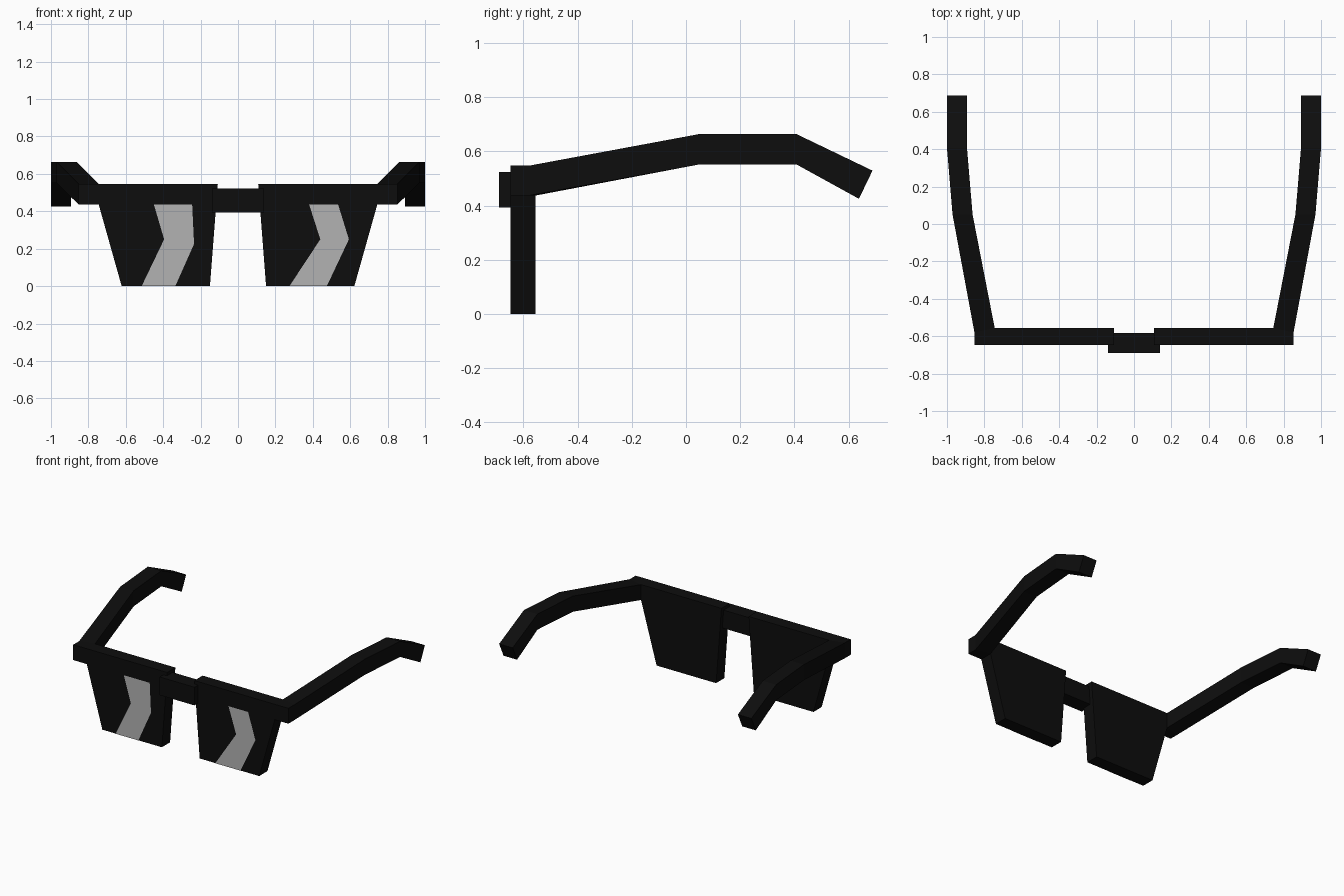
import bpy, bmesh

if "Cube" in bpy.data.objects:
    bpy.data.objects.remove(bpy.data.objects["Cube"])


def material(name, v):
    m = bpy.data.materials.new(name)
    m.diffuse_color = (v, v, v, 1)
    m.use_nodes = True
    m.node_tree.nodes["Principled BSDF"].inputs["Base Color"].default_value = m.diffuse_color
    return m


BLACK = material("black_plastic", 0.004)
GREY = material("glint_grey", 0.45)


def loft(name, rings, mat, mirror=False):
    """Join successive rings of points with quads and cap both ends."""
    bm = bmesh.new()
    loops = [[bm.verts.new(p) for p in ring] for ring in rings]
    n = len(loops[0])
    bm.faces.new(loops[0])
    if len(loops) > 1:
        bm.faces.new(loops[-1][::-1])
    for a, b in zip(loops, loops[1:]):
        for i in range(n):
            j = (i + 1) % n
            bm.faces.new((a[i], b[i], b[j], a[j]))
    if len(loops) > 1:
        bmesh.ops.recalc_face_normals(bm, faces=bm.faces)
    me = bpy.data.meshes.new(name)
    bm.to_mesh(me)
    bm.free()
    me.materials.append(mat)
    ob = bpy.data.objects.new(name, me)
    bpy.context.collection.objects.link(ob)
    if mirror:
        ob.modifiers.new("Mirror", 'MIRROR')
    return ob


def slab(name, profile, y0, y1, mat, mirror=False):
    return loft(name, [[(x, y, z) for x, z in profile] for y in (y0, y1)], mat, mirror)


# Tapered lens slabs
slab("lenses", [(0.745, 0.547), (0.745, 0.437), (0.622, 0), (0.15, 0), (0.108, 0.547)],
     -0.648, -0.555, BLACK, True)

# Bridge block, set slightly forward of the lenses
slab("bridge", [(-0.138, 0.393), (0.138, 0.393), (0.138, 0.523), (-0.138, 0.523)],
     -0.69, -0.583, BLACK)

# Temple arms: inner x, outer x, then (y, z) at inner/outer bottom and top
stations = [
    (0.745, 0.853, -0.648, -0.648, 0.437, 0.547, 0),
    (0.745, 0.853, -0.555, -0.580, 0.437, 0.547, 0),
    (0.863, 0.970, 0.050, 0.050, 0.552, 0.664, 0),
    (0.893, 1.000, 0.407, 0.407, 0.552, 0.664, 0),
    (0.893, 1.000, 0.638, 0.638, 0.425, 0.529, 0.05),  # end cut square to the arm
]
loft("temple_arms", [[(xi, yi, zb), (xo, yo, zb), (xo, yo + lean, zt), (xi, yi + lean, zt)]
                     for xi, xo, yi, yo, zb, zt, lean in stations], BLACK, True)

# Bent reflection stripes on the lens fronts
glints = {
    "left_glint": [(-0.515, 0), (-0.335, 0), (-0.235, 0.225), (-0.245, 0.437),
                   (-0.45, 0.437), (-0.395, 0.25)],
    "right_glint": [(0.275, 0), (0.475, 0), (0.593, 0.25), (0.535, 0.437),
                    (0.38, 0.437), (0.44, 0.25)],
}
for name, pts in glints.items():
    loft(name, [[(x, -0.650, z) for x, z in pts]], GREY)
